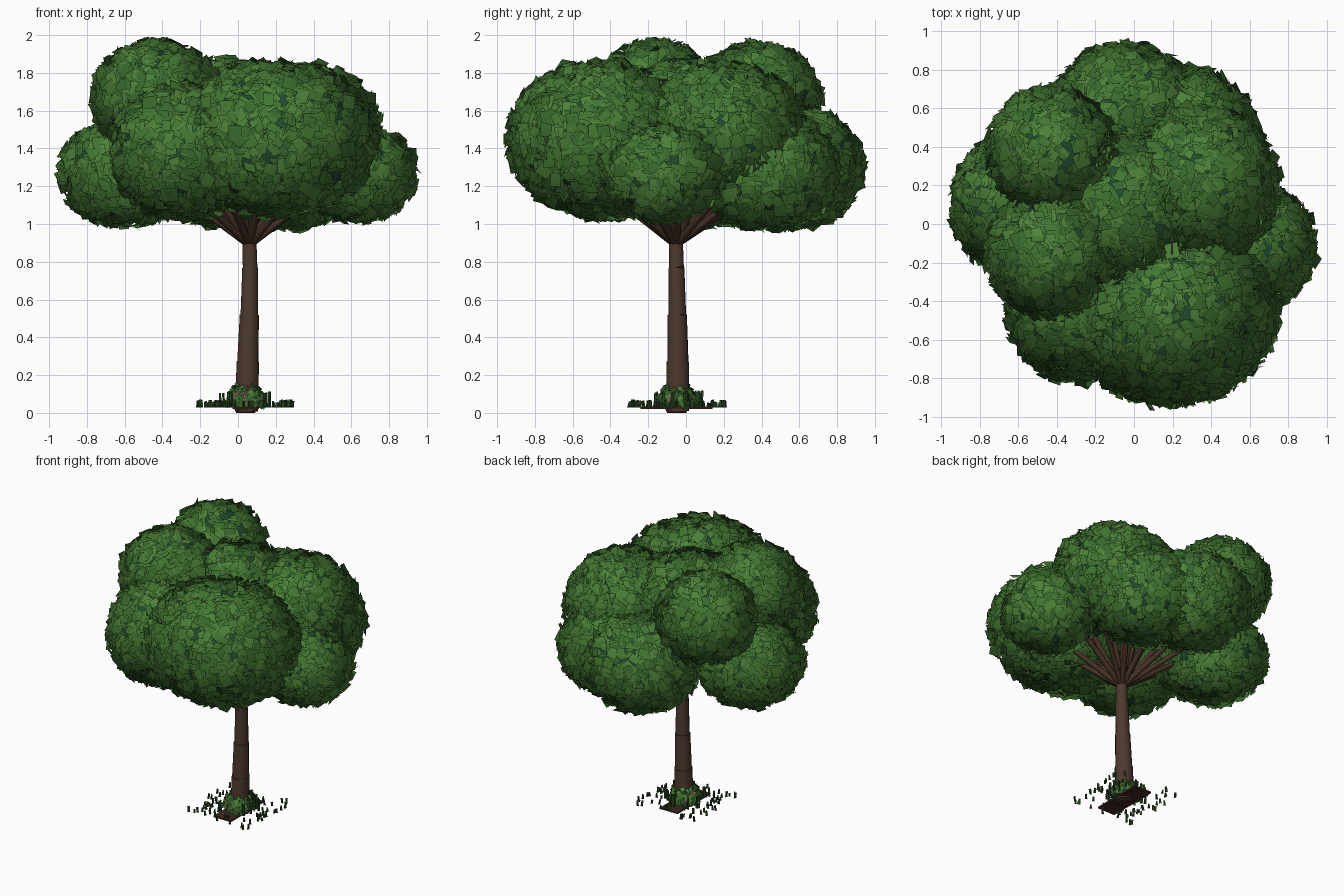
import bpy, bmesh, math, random
from mathutils import Vector, Matrix

random.seed(7)
cube = bpy.data.objects.get("Cube")
if cube:
    bpy.data.objects.remove(cube, do_unlink=True)


def material(name, r, g, b):
    mat = bpy.data.materials.new(name)
    mat.use_nodes = True
    mat.diffuse_color = (r, g, b, 1)
    bsdf = mat.node_tree.nodes["Principled BSDF"]
    bsdf.inputs["Base Color"].default_value = (r, g, b, 1)
    bsdf.inputs["Roughness"].default_value = 0.9
    return mat


LEAVES = [material("leaf_mid", .055, .18, .03), material("leaf_light", .075, .22, .04),
          material("leaf_deep", .04, .14, .026)]
CORE = material("canopy_core", .015, .07, .03)
BARK = material("bark", .075, .042, .027)
BRANCH = material("branch_bark", .065, .032, .02)
SOIL = material("soil", .05, .022, .015)
GRASS = [material("grass", .04, .12, .025), material("grass_dark", .025, .07, .018)]
FLOWER = material("flower", .2, .05, .08)


def finish(name, bm, mats, smooth=False):
    mesh = bpy.data.meshes.new(name)
    bm.to_mesh(mesh)
    bm.free()
    for mat in mats:
        mesh.materials.append(mat)
    obj = bpy.data.objects.new(name, mesh)
    bpy.context.collection.objects.link(obj)
    if smooth:
        bpy.ops.object.select_all(action='DESELECT')
        obj.select_set(True)
        bpy.context.view_layer.objects.active = obj
        bpy.ops.object.shade_smooth_by_angle(angle=math.radians(50))
    return obj


def shade_as_clump(obj, center):
    """Give loose leaves the soft shading of the rounded clump they cover."""
    mesh = obj.data
    mesh.shade_smooth()
    mesh.normals_split_custom_set_from_vertices([(v.co - center).normalized() for v in mesh.vertices])


def random_direction():
    return Vector([random.gauss(0, 1) for _ in range(3)]).normalized()


def add_card(bm, center, normal, size, slot):
    """One flat leaf, spun at random about its normal."""
    u = normal.cross(random_direction()).normalized() * size / 2
    v = normal.cross(u).normalized() * size * random.uniform(.38, .55)
    corners = [center + u + v, center - u + v, center - u - v, center + u - v]
    bm.faces.new([bm.verts.new(c) for c in corners]).material_index = slot


def add_cone(bm, start, end, r1, r2, sides):
    axis = end - start
    turn = axis.to_track_quat('Z', 'Y').to_matrix().to_4x4()
    bmesh.ops.create_cone(bm, cap_ends=True, segments=sides, radius1=r1, radius2=r2,
                          depth=axis.length,
                          matrix=Matrix.Translation((start + end) / 2) @ turn)


def inside(p, blob, scale):
    c, r = blob
    return sum(((p[i] - c[i]) / (r[i] * scale)) ** 2 for i in range(3)) < 1


# Canopy: overlapping leafy clumps, each a centre and radii
clumps = {
    "front": ((.20, -.46, 1.45), (.54, .48, .41)),
    "front_right": ((-.29, -.42, 1.38), (.38, .40, .36)),
    "left": ((.63, -.12, 1.27), (.31, .32, .26)),
    "right": ((-.60, .10, 1.27), (.35, .37, .28)),
    "back": ((-.04, .57, 1.30), (.39, .37, .32)),
    "back_left": ((.27, .44, 1.28), (.38, .37, .31)),
    "upper_front": ((-.43, -.16, 1.67), (.34, .33, .30)),
    "upper_back": ((-.43, .38, 1.66), (.33, .33, .30)),
    "upper_left": ((.34, .20, 1.50), (.41, .42, .35)),
    "middle": ((-.04, .05, 1.57), (.40, .42, .30)),
}
for name, (c, r) in clumps.items():
    others = [b for n, b in clumps.items() if n != name]
    center, radii = Vector(c), Vector(r)
    bm = bmesh.new()
    bmesh.ops.create_icosphere(bm, subdivisions=3, radius=.84, matrix=Matrix.LocRotScale(center, None, radii))
    finish("canopy_core_" + name, bm, [CORE], smooth=True)

    bm = bmesh.new()
    for _ in range(int(1500 * (r[0] * r[1] + r[1] * r[2] + r[0] * r[2]) / .36)):
        d = random_direction()
        p = center + d * radii * random.uniform(.87, 1.02)
        if any(inside(p, b, .84) for b in others):
            continue
        tilt = (d + random_direction() * .7).normalized()
        slot = random.choices(range(3), (5, 3, 3))[0]
        add_card(bm, p, tilt, random.uniform(.045, .08), slot)
    shade_as_clump(finish("canopy_leaves_" + name, bm, LEAVES), center)

# Trunk: slightly offset tapered sections with stepped seams
sections = [((.045, -.045, .01), .063), ((.052, -.043, .27), .057),
            ((.060, -.046, .52), .048), ((.064, -.050, .77), .040), ((.060, -.054, .92), .036)]
bm = bmesh.new()
for (a, ra), (b, rb) in zip(sections, sections[1:]):
    add_cone(bm, Vector(a), Vector(b), ra, rb * 1.07, 12)
finish("trunk", bm, [BARK], smooth=True)

# Branches fanning out of the trunk top
bm = bmesh.new()
fork = Vector((.06, -.054, .89))
for count, spread, rise in ((13, .42, .30), (10, .28, .36), (6, .12, .42)):
    for i in range(count):
        a = math.tau * (i + random.uniform(-.25, .25)) / count
        reach = spread * random.uniform(.85, 1.1)
        tip = fork + Vector((math.cos(a) * reach, math.sin(a) * reach, rise * random.uniform(.9, 1.1)))
        add_cone(bm, fork, tip, .02, .016, 8)
finish("branches", bm, [BRANCH], smooth=True)

# Soil patch and root ball under the trunk
bm = bmesh.new()
bmesh.ops.create_cube(bm, size=1, matrix=Matrix.LocRotScale(
    Vector((.04, -.05, .026)), None, Vector((.14, .38, .012))))
add_cone(bm, Vector((.04, -.05, 0)), Vector((.04, -.05, .03)), .05, .065, 12)
finish("soil_patch", bm, [SOIL])

# Low shrub around the trunk foot: a domed core under loose leaves
base = Vector((.042, -.05, .034))
bm = bmesh.new()
add_cone(bm, base, base + Vector((0, 0, .05)), .085, .08, 14)
add_cone(bm, base + Vector((0, 0, .05)), base + Vector((0, 0, .1)), .08, .045, 14)
finish("shrub_core", bm, [CORE], smooth=True)
bm = bmesh.new()
for _ in range(560):
    d = random_direction()
    d.z = abs(d.z)
    p = base + d * Vector((.105, .105, .13)) * random.uniform(.8, 1.05)
    slot = random.choices(range(4), (5, 3, 4, 1))[0]
    add_card(bm, p, (d + random_direction() * .8).normalized(), random.uniform(.014, .028), slot)
shade_as_clump(finish("shrub_leaves", bm, LEAVES + [FLOWER]), base)

# Grass tufts scattered over a square: crossed upright blades
bm = bmesh.new()
for _ in range(95):
    offset = Vector((random.uniform(-.26, .25), random.uniform(-.26, .26), 0))
    if offset.length < .1:
        continue
    foot = Vector((.045, -.05, .028)) + offset
    height = random.uniform(.025, .042) + (.05 if offset.length < .15 else 0)
    slot = random.randrange(2)
    for k in range(3):
        t = offset.x * 50 + math.pi * k / 3
        side = Vector((math.cos(t), math.sin(t), 0)) * .009
        top = foot + Vector((0, 0, height)) + side * random.uniform(-1, 1)
        corners = [foot - side, foot + side, top + side * .5, top - side * .5]
        bm.faces.new([bm.verts.new(v) for v in corners]).material_index = slot
finish("grass_tufts", bm, GRASS)
